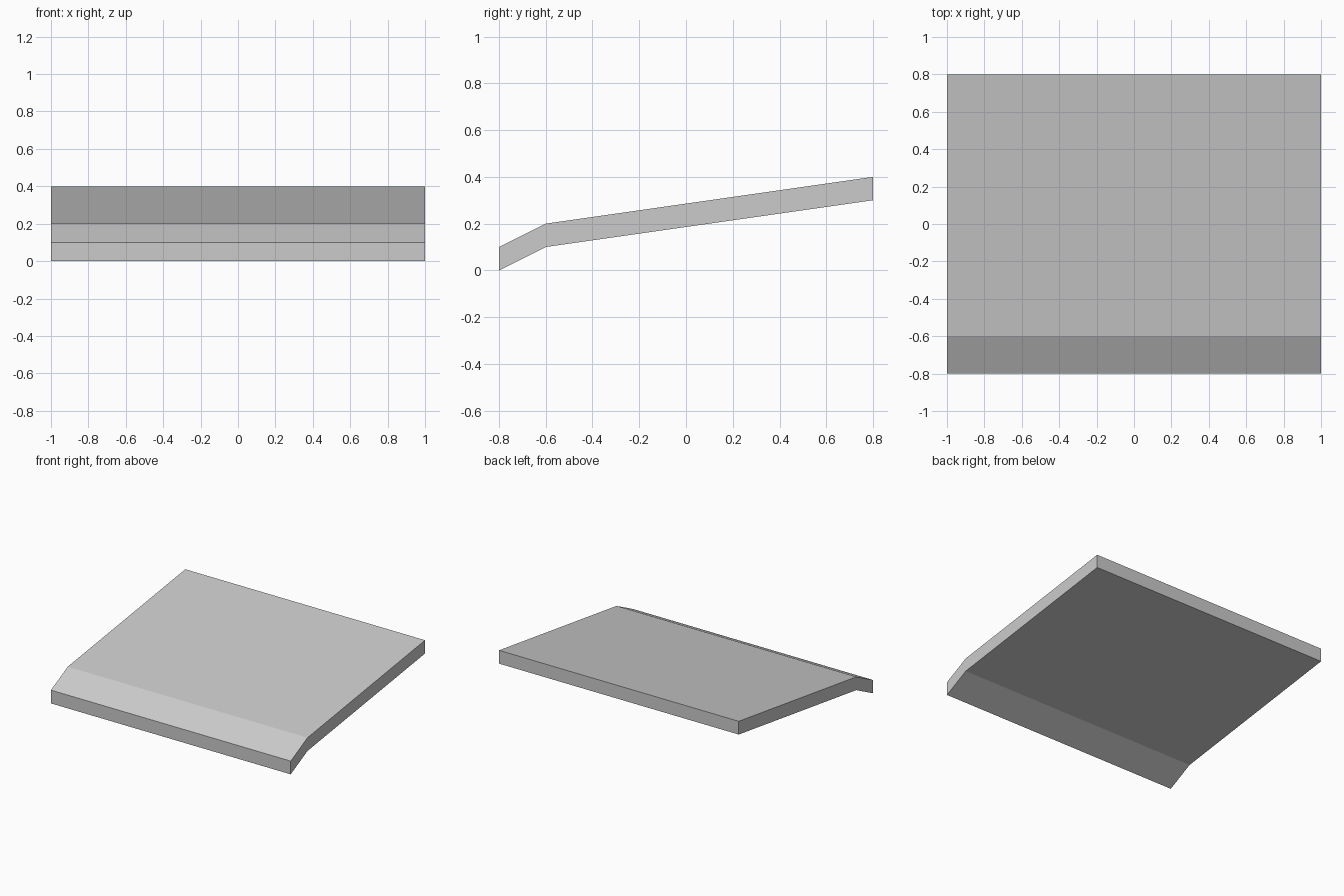
import bpy, bmesh

if "Cube" in bpy.data.objects:
    bpy.data.objects.remove(bpy.data.objects["Cube"])

# Side profile of the bent slab (y, z of the top line) and its vertical thickness
TOP = [(-0.8, 0.1), (-0.6, 0.2), (0.8, 0.4)]
THICKNESS = 0.1
WIDTH = 2.0


def extrude_profile(name, profile, width):
    """Extrude a closed (y, z) outline along x, centred on x = 0."""
    bm = bmesh.new()
    outline = [bm.verts.new((-width / 2, y, z)) for y, z in profile]
    face = bm.faces.new(outline)
    ext = bmesh.ops.extrude_face_region(bm, geom=[face])
    moved = [v for v in ext["geom"] if isinstance(v, bmesh.types.BMVert)]
    bmesh.ops.translate(bm, verts=moved, vec=(width, 0, 0))
    bmesh.ops.recalc_face_normals(bm, faces=bm.faces)
    mesh = bpy.data.meshes.new(name)
    bm.to_mesh(mesh)
    bm.free()
    obj = bpy.data.objects.new(name, mesh)
    bpy.context.collection.objects.link(obj)
    return obj


# Sloped panel with a steeper front lip
bottom = [(y, z - THICKNESS) for y, z in reversed(TOP)]
extrude_profile("sloped_panel", TOP + bottom, WIDTH)
